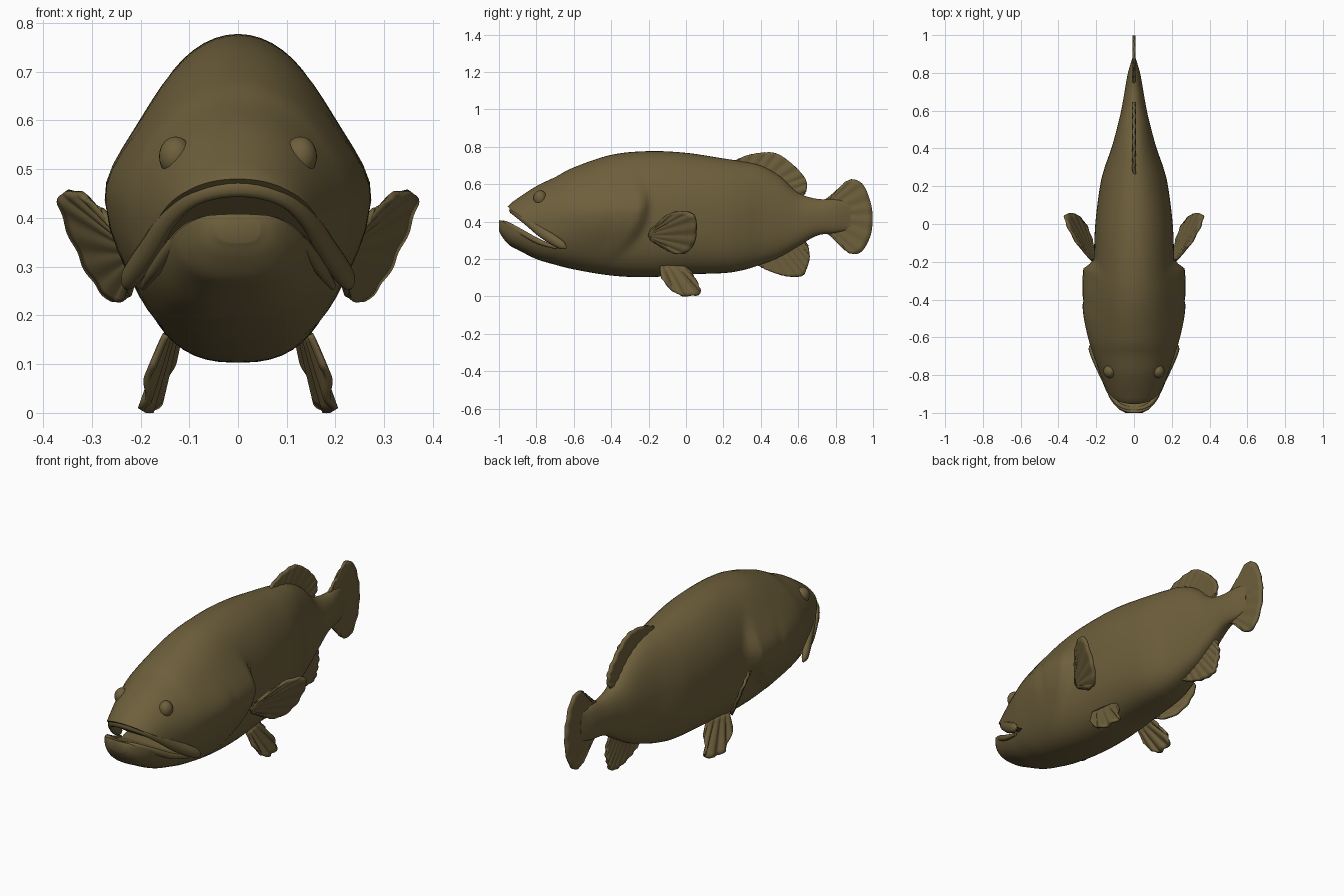
import bpy, bmesh, math
from mathutils import Vector

if "Cube" in bpy.data.objects:
    bpy.data.objects.remove(bpy.data.objects["Cube"])

skin = bpy.data.materials.new("olive_brown_skin")
skin.use_nodes = True
COLOUR = (0.155, 0.115, 0.045, 1)
skin.diffuse_color = COLOUR
bsdf = skin.node_tree.nodes["Principled BSDF"]
bsdf.inputs["Base Color"].default_value = COLOUR
bsdf.inputs["Roughness"].default_value = 0.8


def spline(points, count):
    """Evenly sampled smooth curve through the points."""
    pts = [Vector(p) for p in points]
    pts = [2 * pts[0] - pts[1]] + pts + [2 * pts[-1] - pts[-2]]
    out, spans = [], len(pts) - 3
    for i in range(count):
        u = i / (count - 1) * spans
        k = min(int(u), spans - 1)
        t = u - k
        a, b, c, d = pts[k:k + 4]
        out.append(0.5 * (2 * b + (c - a) * t + (2 * a - 5 * b + 4 * c - d) * t * t
                          + (3 * b - a - 3 * c + d) * t ** 3))
    return out


def step(a, b, v):
    t = min(max((v - a) / (b - a), 0), 1)
    return t * t * (3 - 2 * t)


def grid_object(name, rows, closed=False):
    """Skin a list of point rows; closed rows become a capped tube."""
    bm = bmesh.new()
    vs = [[bm.verts.new(p) for p in row] for row in rows]
    n = len(rows[0])
    for r, s in zip(vs, vs[1:]):
        for j in range(n if closed else n - 1):
            k = (j + 1) % n
            bm.faces.new((r[j], r[k], s[k], s[j]))
    if closed:
        bm.faces.new(vs[0])
        bm.faces.new(vs[-1])
    bmesh.ops.recalc_face_normals(bm, faces=bm.faces)
    me = bpy.data.meshes.new(name)
    bm.to_mesh(me)
    bm.free()
    me.materials.append(skin)
    ob = bpy.data.objects.new(name, me)
    bpy.context.collection.objects.link(ob)
    return ob


def smooth(ob, angle=45):
    bpy.ops.object.select_all(action='DESELECT')
    ob.select_set(True)
    bpy.context.view_layer.objects.active = ob
    bpy.ops.object.shade_smooth_by_angle(angle=math.radians(angle))


# Body: stations of y, bottom, top, half width
stations = [
    (-1.0, .35, .405, .045), (-.98, .315, .44, .08), (-.945, .275, .49, .113),
    (-.9, .25, .525, .14), (-.8, .20, .59, .175), (-.7, .17, .638, .198),
    (-.6, .145, .69, .21), (-.4, .112, .757, .218), (-.2, .103, .777, .213),
    (0, .118, .768, .205), (.2, .125, .738, .18), (.3, .14, .722, .155),
    (.4, .17, .70, .12), (.5, .21, .645, .092), (.6, .268, .555, .068),
    (.7, .325, .522, .05), (.8, .34, .52, .032), (.88, .36, .50, .008)]
SIDES = 56
rings = []
for y, low, high, w in spline(stations, 140):
    ring = []
    for j in range(SIDES):
        a = 2 * math.pi * j / SIDES
        c, s = math.cos(a), math.sin(a)
        power = 1.0 if s > 0 else 0.78
        x = w * math.copysign(abs(c) ** power, c)
        z = (low + high) / 2 + (high - low) / 2 * math.copysign(abs(s) ** power, s)
        # gill cover swells behind the cheek and ends in a curved step
        edge = -.19 - 2.2 * (z - .49) ** 2
        swell = step(-.85, -.42, y) * (1 - step(edge - .045, edge, y))
        swell *= math.exp(-((z - .45) / (.13 if z > .45 else .17)) ** 2)
        # cheek groove in front of the gill cover
        arc = -.40 - 2.0 * (z - .42) ** 2
        groove = .006 * math.exp(-((y - arc) / .018) ** 2) * swell
        x += c * (.056 * swell - groove)
        ring.append((x, y, z))
    rings.append(ring)
body = grid_object("body", rings, True)

# Open mouth cut as a wedge through the head
wedge = [(-1.1, .43), (-1.1, .6), (-.965, .49), (-.925, .455), (-.8, .375), (-.64, .27),
         (-.7, .268), (-.8, .30), (-.9, .355), (-.985, .405)]
cutter = grid_object("mouth_cutter", [[(x, y, z) for y, z in wedge] for x in (-.5, .5)], True)
cutter.hide_render = True
mod = body.modifiers.new("mouth", 'BOOLEAN')
mod.operation = 'DIFFERENCE'
mod.solver = 'EXACT'
mod.object = cutter
bpy.context.view_layer.objects.active = body
bpy.ops.object.modifier_apply(modifier=mod.name)
bpy.data.objects.remove(cutter)
smooth(body, 50)


# Lips: tapered tubes following the mouth edge on both sides
def lip(name, half, flat):
    left = [Vector(p) for p in half]
    path = [Vector((-p.x, p.y, p.z, p.w)) for p in reversed(left[1:])] + left
    pts = spline(path, 49)
    rows = []
    for i, p in enumerate(pts):
        t = (pts[min(i + 1, 48)] - pts[max(i - 1, 0)]).xyz.normalized()
        side = t.cross(Vector((0, 0, 1))).normalized()
        up = side.cross(t)
        rows.append([p.xyz + p.w * (flat * math.cos(a) * side + math.sin(a) * up)
                     for a in (math.tau * k / 12 for k in range(12))])
    smooth(grid_object(name, rows, True))


lip("upper_lip", [(0, -.932, .462, .019), (.085, -.91, .446, .019), (.14, -.85, .402, .022),
                  (.182, -.76, .335, .028), (.222, -.67, .278, .024), (.23, -.64, .258, .006)], .7)
lip("lower_lip", [(0, -.982, .390, .015), (.08, -.957, .386, .015), (.13, -.89, .35, .015),
                  (.17, -.79, .295, .015), (.195, -.69, .26, .008)], .8)


# Fins: ribbed sheets between a base line and an outer edge, given in y and z
def fin(name, base, edge, place, rays, ripple, thick, paired=False):
    count, depth = 73, 10
    inner, outer = spline(base, count), spline(edge, count)
    rows = []
    for i in range(depth):
        t = i / (depth - 1)
        row = []
        for j in range(count):
            y, z = inner[j].lerp(outer[j], t)
            wave = ripple * math.sin(j / (count - 1) * rays * math.tau) * math.sqrt(t)
            row.append((place(y, z) + wave, y, z))
        rows.append(row)
    ob = grid_object(name, rows)
    sol = ob.modifiers.new("thickness", 'SOLIDIFY')
    sol.thickness = thick
    sol.offset = 0
    if paired:
        ob.modifiers.new("both_sides", 'MIRROR')
    smooth(ob, 60)


def middle(y, z):
    return 0.0


fin("tail_fin", [(.72, .50), (.74, .43), (.72, .35)],
    [(.77, .525), (.82, .575), (.88, .625), (.945, .60), (.985, .51), (.998, .42),
     (.985, .32), (.935, .237), (.87, .235), (.82, .295), (.77, .34)],
    middle, 12, .002, .013)
fin("dorsal_fin", [(.24, .70), (.45, .63), (.6, .50)],
    [(.26, .725), (.33, .755), (.42, .77), (.49, .762), (.56, .715), (.62, .655),
     (.645, .61), (.64, .56), (.61, .54)], middle, 10, .0025, .016)
fin("anal_fin", [(.37, .20), (.5, .26), (.62, .32)],
    [(.39, .165), (.45, .135), (.54, .108), (.62, .11), (.645, .15), (.66, .21), (.65, .27)],
    middle, 9, .0025, .016)
fin("pectoral_fin", [(-.185, .355), (-.2, .33), (-.185, .30)],
    [(-.15, .385), (-.09, .44), (-.01, .455), (.045, .43), (.055, .35), (.04, .275),
     (-.01, .23), (-.08, .24), (-.15, .29)],
    lambda y, z: .22 + .45 * (y + .18) + .42 * (z - .33), 9, .0025, .014, True)
fin("pelvic_fin", [(-.14, .16), (-.08, .165), (0, .165)],
    [(-.13, .095), (-.07, .03), (-.02, .005), (.03, .005), (.075, .015), (.065, .06), (.03, .12)],
    lambda y, z: .127 + .42 * (.15 - z) - .18 * y, 4, .007, .014, True)

# Eyes, slightly taller than wide
bm = bmesh.new()
bmesh.ops.create_uvsphere(bm, u_segments=24, v_segments=16, radius=.034)
bmesh.ops.scale(bm, verts=bm.verts, vec=(1, 1.05, 1.2))
bmesh.ops.translate(bm, verts=bm.verts, vec=(.128, -.78, .526))
mesh = bpy.data.meshes.new("eyes")
bm.to_mesh(mesh)
bm.free()
mesh.materials.append(skin)
eyes = bpy.data.objects.new("eyes", mesh)
bpy.context.collection.objects.link(eyes)
eyes.modifiers.new("both_sides", 'MIRROR')
smooth(eyes)
